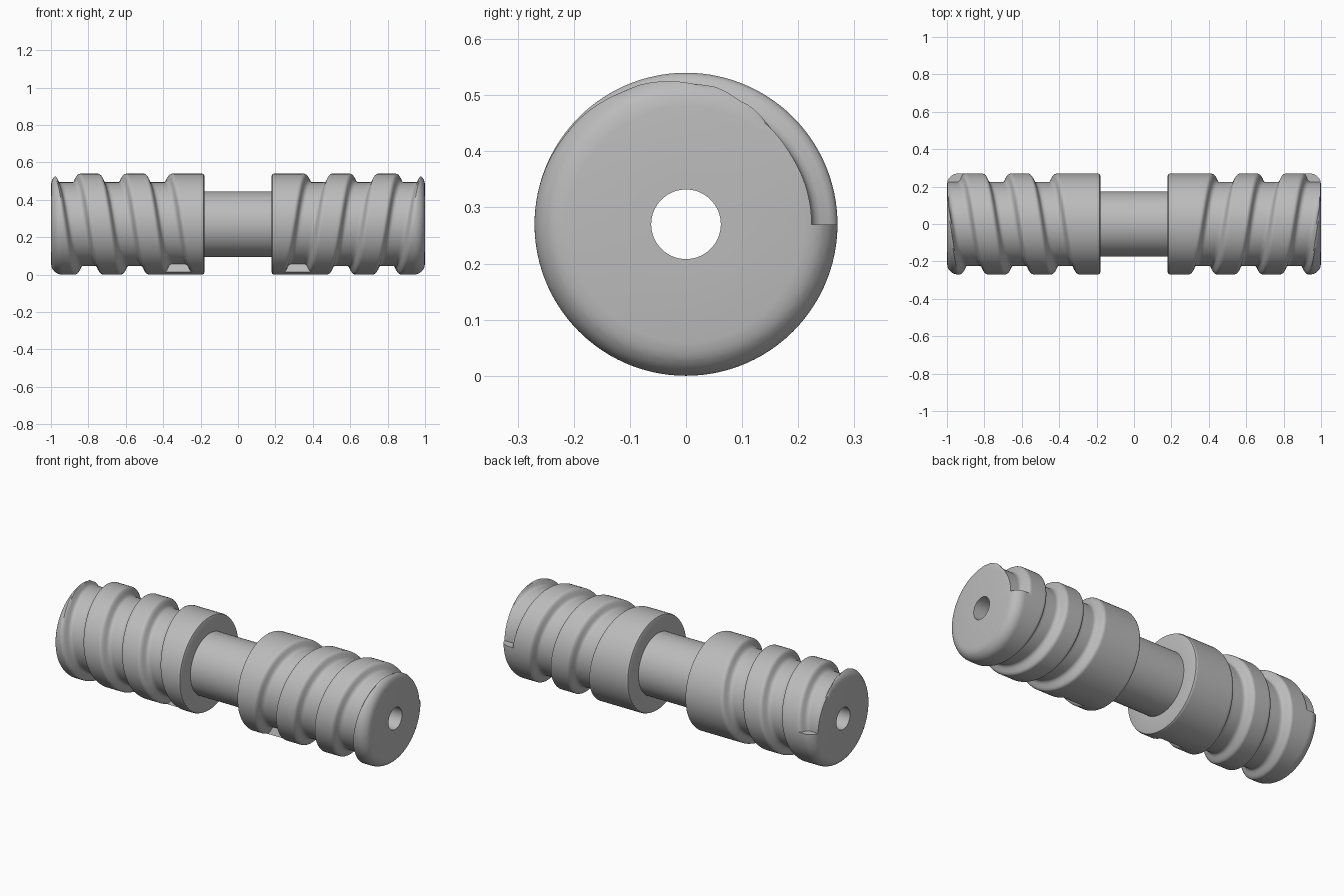
import bpy, bmesh, math

if "Cube" in bpy.data.objects:
    bpy.data.objects.remove(bpy.data.objects["Cube"], do_unlink=True)

R, FLOOR, NECK, BORE = 0.27, 0.224, 0.175, 0.062
INNER, END, FILLET = 0.18, 1.0, 0.06
PITCH, START_X, TURNS = 0.245, 0.98, 2.7
X_MIN, X_MAX = 0.192, 0.992
STEPS = 40                      # samples along one pitch
COLS = 120                      # samples around

# groove section: distance from its centre line, radius
GROOVE = [(0, FLOOR), (0.034, FLOOR), (0.045, 0.228), (0.053, 0.239),
          (0.059, 0.255), (0.066, 0.266), (0.075, R)]


def groove_radius(d):
    for (d0, r0), (d1, r1) in zip(GROOVE, GROOVE[1:]):
        if d < d1:
            return r0 + (r1 - r0) * (d - d0) / (d1 - d0)
    return R


def fillet_radius(x):
    d = max(0, x - (END - FILLET))
    return R - FILLET + math.sqrt(max(0, FILLET ** 2 - d ** 2))


def surface_radius(x, turn, last_side):
    """Radius at x; turn is 0..1 around, last_side picks the side of a step."""
    r = fillet_radius(x)
    for k in range(-1, 4):
        t = k + turn
        inside = 0 < t <= TURNS + 1e-6 if last_side else -1e-6 <= t < TURNS - 1e-6
        if inside:
            r = min(r, groove_radius(abs(x - START_X + PITCH * t)))
    return r


def ring(bm, edges, x, radius):
    """Extrude an open rim to a new x and radius."""
    new = bmesh.ops.extrude_edge_only(bm, edges=edges)["geom"]
    for v in [g for g in new if isinstance(g, bmesh.types.BMVert)]:
        r = math.hypot(v.co.y, v.co.z)
        f = radius(r) / r
        v.co = (x, v.co.y * f, v.co.z * f)
    return [g for g in new if isinstance(g, bmesh.types.BMEdge)]


bm = bmesh.new()

# grooved drum: a grid sheared along the spiral, doubled where the groove stops
stop = round((TURNS % 1) * COLS)
columns = []
for c in range(COLS + 1):
    columns += [(c, True), (c, False)] if c == stop else [(c, c == COLS)]
rows = math.ceil((X_MAX - X_MIN + PITCH) / PITCH * STEPS) + 1
grid = []
for c, last_side in columns:
    turn = c / COLS
    a = 2 * math.pi * turn
    line = []
    for i in range(rows):
        x = X_MIN + PITCH * (i / STEPS - turn)
        x = min(max(x, X_MIN), X_MAX)
        r = surface_radius(x, turn, last_side)
        line.append(bm.verts.new((x, r * math.cos(a), r * math.sin(a))))
    grid.append(line)


def join(a, b):
    for i in range(min(len(a), len(b)) - 1):
        bm.faces.new((a[i], a[i + 1], b[i + 1], b[i]))


for a, b in zip(grid, grid[1:]):
    join(a, b)
join(grid[-1][STEPS:], grid[0])
bmesh.ops.remove_doubles(bm, verts=bm.verts, dist=1e-5)

# rounded outer end with bore, and inner shoulder with neck
rims = [e for e in bm.edges if e.is_boundary]
outer = [e for e in rims if e.verts[0].co.x > 0.6]
inner = [e for e in rims if e.verts[0].co.x < 0.6]
for x in (0.997, END):
    outer = ring(bm, outer, x, lambda r: min(r, fillet_radius(x)))
for x, radius in ((END, BORE), (0, BORE)):
    outer = ring(bm, outer, x, lambda r: radius)
for x, radius in ((0.1835, 0.2665), (INNER, 0.258), (INNER, NECK), (0, NECK)):
    inner = ring(bm, inner, x, lambda r: radius)
bmesh.ops.remove_doubles(bm, verts=bm.verts, dist=1e-5)
bmesh.ops.recalc_face_normals(bm, faces=bm.faces)

mesh = bpy.data.meshes.new("double_worm_shaft")
bm.to_mesh(mesh)
bm.free()
shaft = bpy.data.objects.new("double_worm_shaft", mesh)
bpy.context.collection.objects.link(shaft)
shaft.location.z = R

# plain grey finish
grey = bpy.data.materials.new("plain_grey")
grey.use_nodes = True
grey.diffuse_color = (0.5, 0.5, 0.5, 1)
grey.node_tree.nodes["Principled BSDF"].inputs["Base Color"].default_value = (0.5, 0.5, 0.5, 1)
mesh.materials.append(grey)

bpy.ops.object.select_all(action="DESELECT")
shaft.select_set(True)
bpy.context.view_layer.objects.active = shaft
bpy.ops.object.shade_smooth_by_angle(angle=math.radians(35))

# second drum mirrored across the middle of the neck
mirror = shaft.modifiers.new("second_drum", "MIRROR")
mirror.use_axis[0] = True
mirror.use_clip = True
